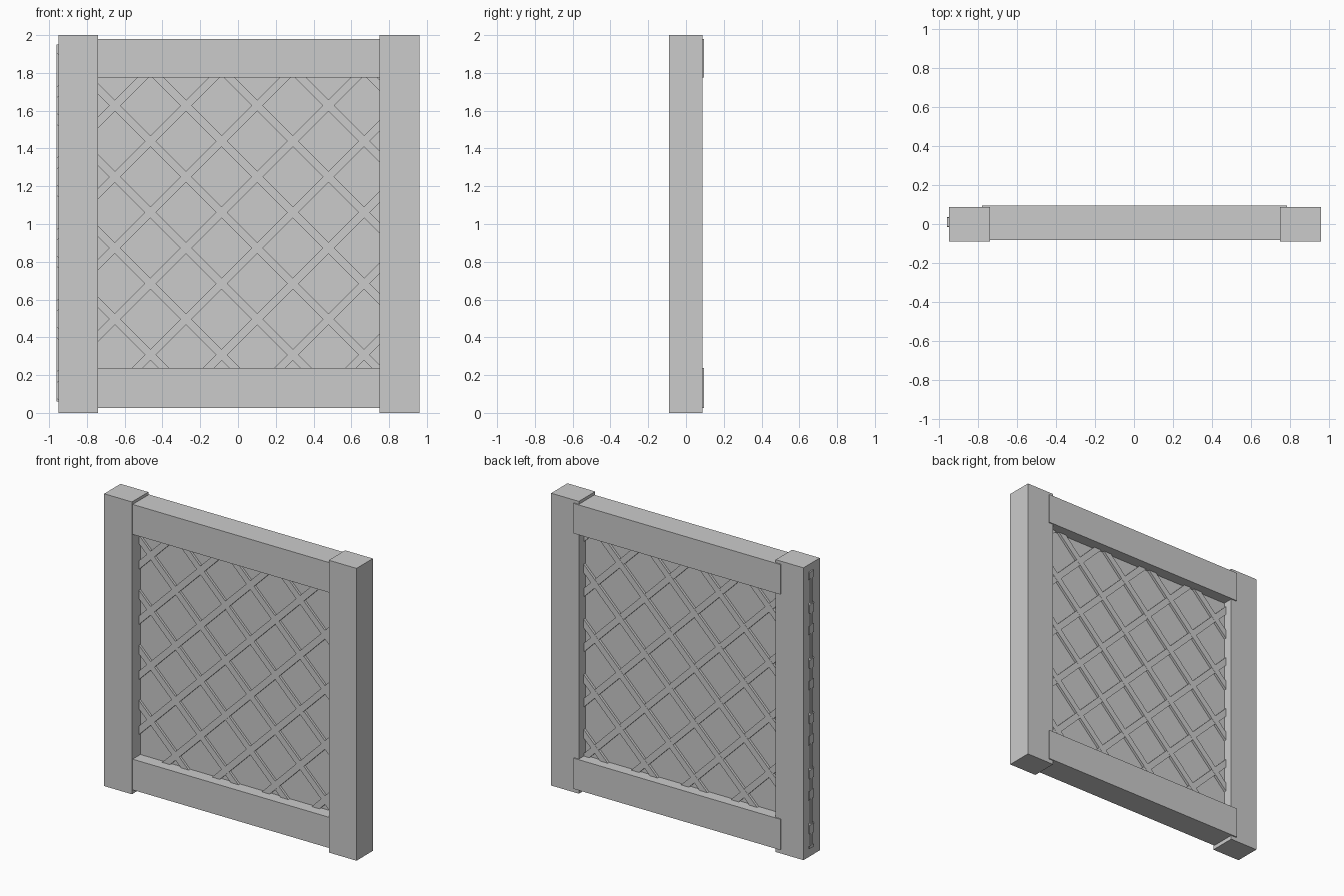
import bpy, bmesh, math
from mathutils import Matrix, Vector

if "Cube" in bpy.data.objects:
    bpy.data.objects.remove(bpy.data.objects["Cube"])


def finish(bm, name):
    bmesh.ops.recalc_face_normals(bm, faces=bm.faces)
    me = bpy.data.meshes.new(name)
    bm.to_mesh(me)
    bm.free()
    ob = bpy.data.objects.new(name, me)
    bpy.context.collection.objects.link(ob)
    return ob


def box(name, lo, hi):
    bm = bmesh.new()
    lo, hi = Vector(lo), Vector(hi)
    m = Matrix.Translation((lo + hi) / 2) @ Matrix.Diagonal((*(hi - lo), 1))
    bmesh.ops.create_cube(bm, size=1, matrix=m)
    return finish(bm, name)


# Upright posts
box("left_post", (-0.95, -0.09, 0), (-0.74, 0.087, 2))
box("right_post", (0.75, -0.09, 0), (0.96, 0.087, 2))

# Cross rails, set slightly back from the posts
box("top_rail", (-0.78, -0.082, 1.775), (0.785, 0.095, 1.98))
box("bottom_rail", (-0.78, -0.082, 0.027), (0.785, 0.095, 0.237))

# Thin infill panel
X0, X1, Z0, Z1 = -0.96, 0.93, 0.06, 1.95
YC = 0.01
box("infill_panel", (X0, YC - 0.008, Z0), (X1, YC + 0.008, Z1))


# Diagonal slats standing proud on both faces, trimmed to the panel outline
def lattice(name, sign, first, depth, step=0.377, width=0.042):
    bm = bmesh.new()
    for k in range(-7, 8):
        c = first + k * step                     # slat line: z + sign * x = c
        mid = Vector(((c - 1.0) * sign / 2, YC, (c + 1.0) / 2))
        m = (Matrix.Translation(mid) @ Matrix.Rotation(sign * math.pi / 4, 4, 'Y')
             @ Matrix.Diagonal((4, depth, width, 1)))
        bmesh.ops.create_cube(bm, size=1, matrix=m)
    for co, no in (((X0, 0, 0), (-1, 0, 0)), ((X1, 0, 0), (1, 0, 0)),
                   ((0, 0, Z0), (0, 0, -1)), ((0, 0, Z1), (0, 0, 1))):
        bmesh.ops.bisect_plane(bm, geom=bm.verts[:] + bm.edges[:] + bm.faces[:],
                               plane_co=co, plane_no=no, clear_outer=True)
        bmesh.ops.holes_fill(bm, edges=[e for e in bm.edges if e.is_boundary], sides=0)
    finish(bm, name)


lattice("falling_slats", 1, 0.975, 0.048)
lattice("rising_slats", -1, 2.279, 0.05)
